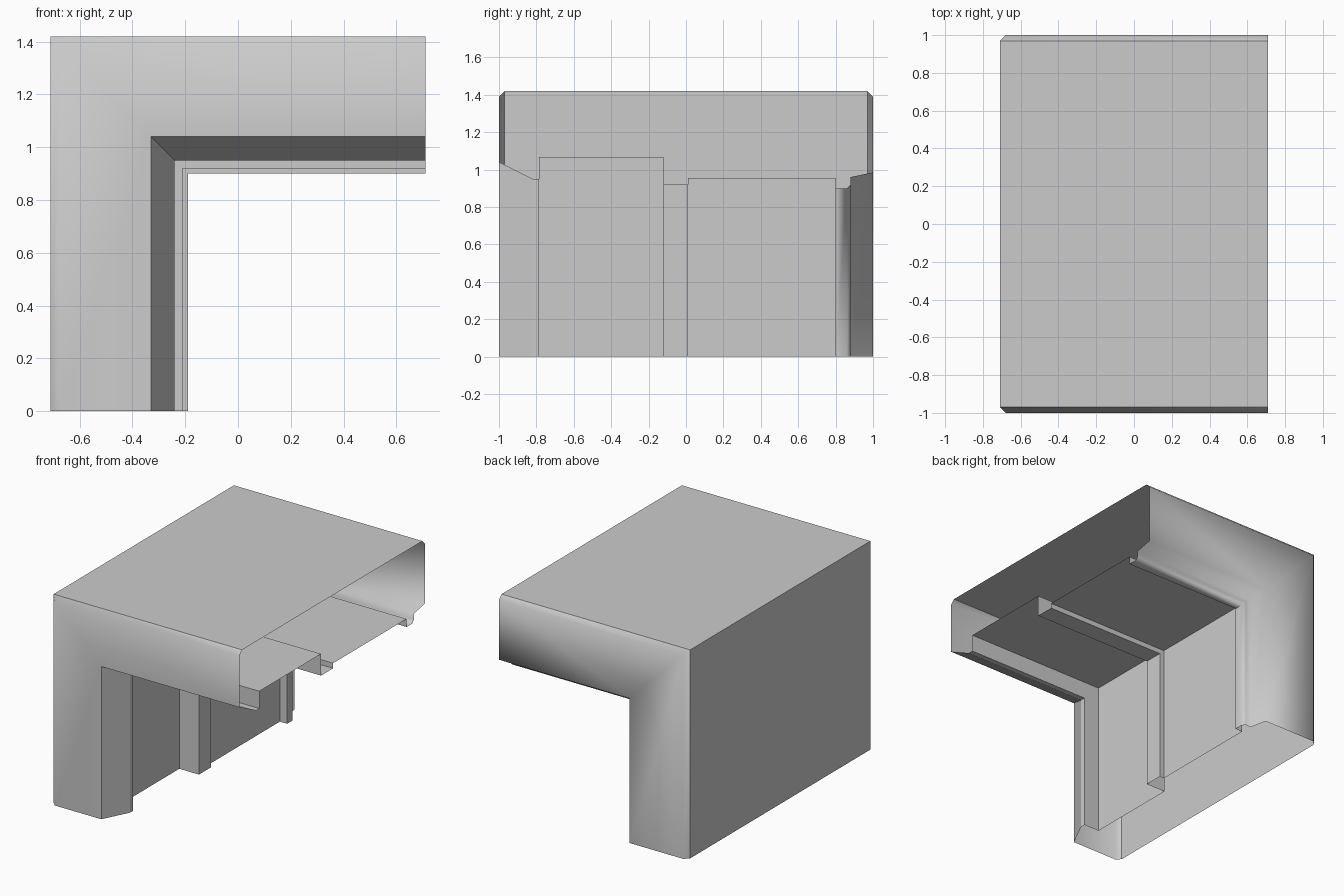
import bpy, bmesh, math

if "Cube" in bpy.data.objects:
    bpy.data.objects.remove(bpy.data.objects["Cube"])

# Cross-section: (y, depth from the outer face, smooth lengthwise edge)
profile = [
    (0.97, 0.0, False), (-0.97, 0.0, False),
    (-1.0, 0.03, True), (-1.0, 0.38, False),
    (-0.82, 0.47, False), (-0.785, 0.47, False),
    (-0.785, 0.352, False), (-0.12, 0.352, False),
    (-0.12, 0.50, False), (0.01, 0.50, False),
    (0.01, 0.465, False), (0.80, 0.465, False),
    (0.80, 0.52, False), (0.86, 0.52, True),
    (0.88, 0.50, True), (0.88, 0.46, True),
    (1.0, 0.435, True), (1.0, 0.03, True),
]
LEFT, RIGHT, TOP = -0.71, 0.71, 1.42

# Mitred stations: open foot, corner, open arm end
stations = [
    lambda d: (LEFT + d, 0.0),
    lambda d: (LEFT + d, TOP - d),
    lambda d: (RIGHT, TOP - d),
]

bm = bmesh.new()
rings = []
for place in stations:
    ring = []
    for y, d, _ in profile:
        x, z = place(d)
        ring.append(bm.verts.new((x, y, z)))
    rings.append(ring)

# Open-ended shell
n = len(profile)
for a, b in zip(rings, rings[1:]):
    for i in range(n):
        j = (i + 1) % n
        bm.faces.new((a[i], a[j], b[j], b[i])).smooth = True
bm.normal_update()

# Sharp mitre and profile edges, soft rounded edges
for e in bm.edges:
    e.smooth = e.is_boundary or e.calc_face_angle() < math.radians(62)
for a, b in zip(rings, rings[1:]):
    for i in range(n):
        bm.edges.get((a[i], b[i])).smooth = profile[i][2]

mesh = bpy.data.meshes.new("corner_moulding")
bm.to_mesh(mesh)
bm.free()
obj = bpy.data.objects.new("corner_moulding", mesh)
bpy.context.collection.objects.link(obj)
